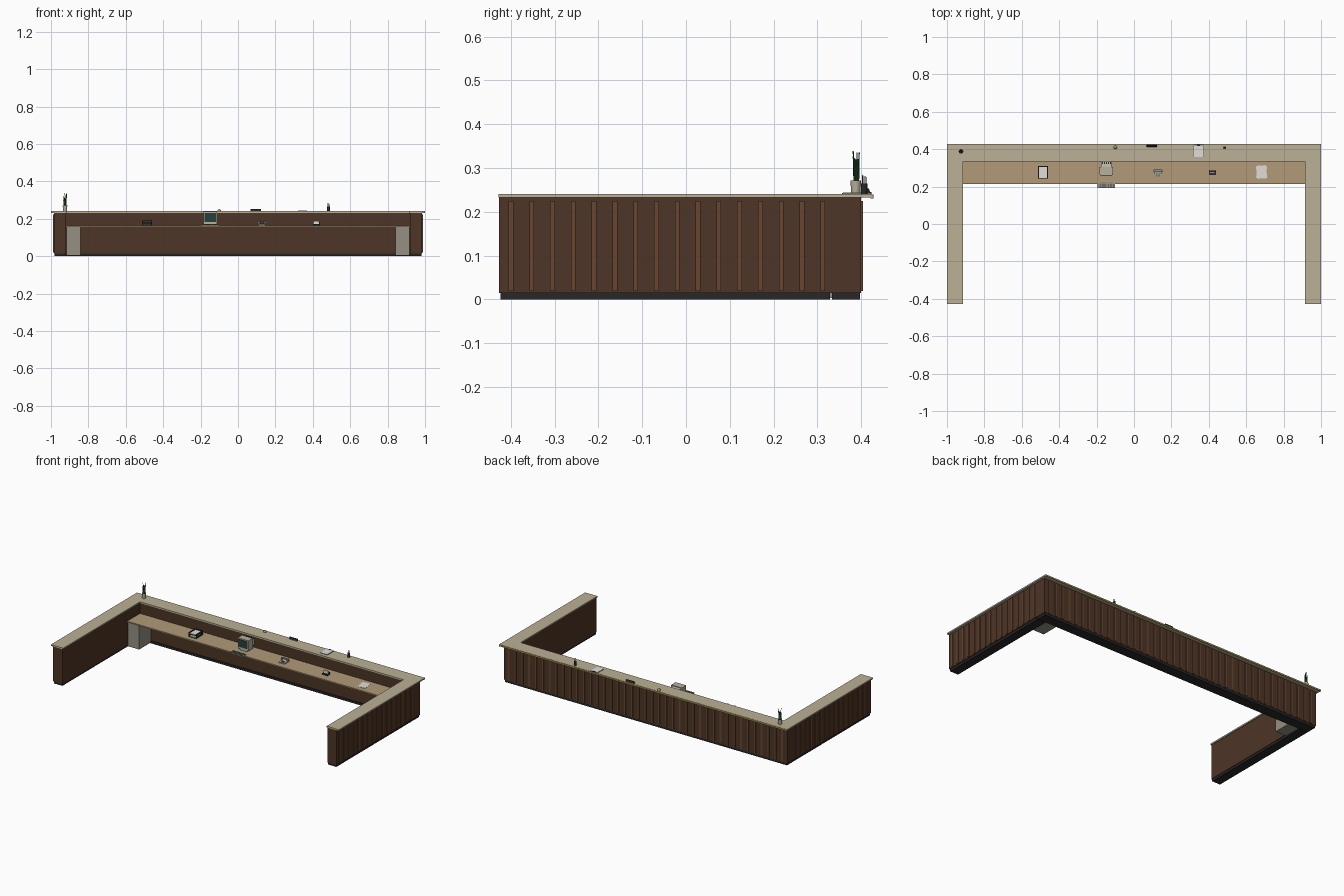
import bpy, bmesh, math, random
from mathutils import Vector

if "Cube" in bpy.data.objects:
    bpy.data.objects.remove(bpy.data.objects["Cube"])

random.seed(4)


def mat(name, r, g, b):
    m = bpy.data.materials.new(name)
    m.diffuse_color = (r, g, b, 1)
    m.use_nodes = True
    m.node_tree.nodes["Principled BSDF"].inputs["Base Color"].default_value = m.diffuse_color
    return m


WOOD = mat("dark_wood", 0.075, 0.035, 0.019)
SLAT = mat("slat_wood", 0.14, 0.06, 0.03)
STONE = mat("counter_stone", 0.50, 0.44, 0.31)
DESK = mat("worktop_wood", 0.44, 0.32, 0.19)
BRASS = mat("brass", 0.40, 0.32, 0.10)
BLACK = mat("black", 0.02, 0.02, 0.02)
GREY = mat("cabinet_grey", 0.30, 0.28, 0.23)
BEIGE = mat("plastic_beige", 0.48, 0.44, 0.35)
PAPER = mat("paper", 0.75, 0.73, 0.68)
SCREEN = mat("screen", 0.02, 0.05, 0.04)
KEYS = mat("key_grey", 0.16, 0.15, 0.13)
GREEN = mat("leaf_green", 0.02, 0.08, 0.025)
RED = mat("red", 0.4, 0.03, 0.02)


def finish(name, bm, m):
    bmesh.ops.recalc_face_normals(bm, faces=bm.faces)
    me = bpy.data.meshes.new(name)
    bm.to_mesh(me)
    bm.free()
    ob = bpy.data.objects.new(name, me)
    bpy.context.collection.objects.link(ob)
    me.materials.append(m)
    return ob


def add_box(bm, x0, x1, y0, y1, z0, z1):
    vs = bmesh.ops.create_cube(bm, size=1)["verts"]
    for v in vs:
        v.co = ((x0 + x1) / 2 + v.co.x * (x1 - x0),
                (y0 + y1) / 2 + v.co.y * (y1 - y0),
                (z0 + z1) / 2 + v.co.z * (z1 - z0))


def boxes(name, m, *dims):
    bm = bmesh.new()
    for d in dims:
        add_box(bm, *d)
    return finish(name, bm, m)


def prism(name, m, pts, axis, a, b):
    """Extrude a 2D outline along an axis: 'x' outlines are (y,z), 'z' are (x,y)."""
    bm = bmesh.new()
    vs = [bm.verts.new((a, p, q) if axis == "x" else (p, q, a)) for p, q in pts]
    f = bm.faces.new(vs)
    new = bmesh.ops.extrude_face_region(bm, geom=[f])["geom"]
    off = Vector((b - a, 0, 0)) if axis == "x" else Vector((0, 0, b - a))
    bmesh.ops.translate(bm, vec=off, verts=[g for g in new if isinstance(g, bmesh.types.BMVert)])
    return finish(name, bm, m)


def lathe(name, m, x, y, profile, n=20):
    """Spin a (radius, z) profile about a vertical axis."""
    bm = bmesh.new()
    rings = [[bm.verts.new((x + r * math.cos(2 * math.pi * i / n),
                            y + r * math.sin(2 * math.pi * i / n), z))
              for i in range(n)] for r, z in profile]
    for a, b in zip(rings, rings[1:]):
        for i in range(n):
            bm.faces.new((a[i], a[(i + 1) % n], b[(i + 1) % n], b[i]))
    bm.faces.new(rings[0])
    bm.faces.new(rings[-1])
    ob = finish(name, bm, m)
    bpy.context.view_layer.objects.active = ob
    ob.select_set(True)
    bpy.ops.object.shade_smooth_by_angle(angle=math.radians(40))
    ob.select_set(False)
    return ob


# carcass: long back run and two wings, on recessed plinths
P = 0.014
boxes("back_body", WOOD, (-0.985, 0.985, 0.34, 0.40, P, 0.232))
boxes("back_plinth", BLACK, (-0.98, 0.98, 0.334, 0.398, 0, P))
for s, side in ((-1, "left"), (1, "right")):
    xs = sorted((s * 0.92, s * 0.985))
    boxes(side + "_wing_body", WOOD, (*xs, -0.427, 0.34, P, 0.232))
    xp = sorted((s * 0.923, s * 0.98))
    boxes(side + "_wing_plinth", BLACK, (*xp, -0.424, 0.329, 0, P))
    # vertical slats on the outer side
    xs = sorted((s * 0.984, s * 0.989))
    boxes(side + "_wing_slats", SLAT,
          *[(*xs, y - 0.0055, y + 0.0055, 0.019, 0.224)
            for y in (-0.40 + 0.0475 * i for i in range(16))])
    # storage pedestal below the worktop
    xc = sorted((s * 0.842, s * 0.918))
    boxes(side + "_pedestal", GREY, (*xc, 0.222, 0.339, 0.003, 0.157))
boxes("back_slats", SLAT,
      *[(x - 0.0055, x + 0.0055, 0.399, 0.404, 0.019, 0.224)
        for x in (0.0475 * i for i in range(-20, 21))])

# U-shaped counter top, brass edge, lower worktop
prism("counter_top", STONE,
      [(-1, -0.428), (-0.915, -0.428), (-0.915, 0.335), (0.915, 0.335),
       (0.915, -0.428), (1, -0.428), (1, 0.425), (-1, 0.425)], "z", 0.232, 0.2405)
boxes("brass_edge", BRASS, (-1, 1, 0.422, 0.428, 0.230, 0.2395))
boxes("worktop", DESK, (-0.919, 0.919, 0.213, 0.341, 0.156, 0.164))

T, C = 0.164, 0.2405   # worktop and counter heights

# computer: foot, cabinet, tapered rear, screen, keyboard
boxes("monitor_foot", BEIGE, (-0.172, -0.124, 0.265, 0.31, T, T + 0.009))
boxes("monitor_case", BEIGE, (-0.185, -0.111, 0.262, 0.305, T + 0.009, 0.238))
prism("monitor_rear", BEIGE, [(0.305, 0.178), (0.305, 0.233), (0.333, 0.222), (0.333, 0.184)],
      "x", -0.176, -0.12)
boxes("monitor_vents", BLACK, *[(-0.172 + 0.011 * i, -0.167 + 0.011 * i, 0.308, 0.331, 0.2215, 0.2265)
                                for i in range(5)])
boxes("monitor_screen", SCREEN, (-0.178, -0.118, 0.2605, 0.2625, 0.184, 0.232))
prism("keyboard", BEIGE, [(0.192, T), (0.226, T), (0.226, T + 0.007), (0.192, T + 0.003)],
      "x", -0.195, -0.102)
boxes("keyboard_keys", KEYS,
      *[(-0.191 + 0.0086 * c, -0.184 + 0.0086 * c, 0.1945 + 0.0073 * r, 0.2005 + 0.0073 * r,
         T + 0.002, T + 0.0055 + 0.0009 * r) for c in range(10) for r in range(4)])

# two-level letter tray
for z in (T, T + 0.016):
    boxes("letter_tray", BLACK, (-0.514, -0.461, 0.243, 0.31, z, z + 0.002),
          (-0.514, -0.511, 0.243, 0.31, z, z + 0.011), (-0.464, -0.461, 0.243, 0.31, z, z + 0.011),
          (-0.514, -0.461, 0.307, 0.31, z, z + 0.011))
    boxes("tray_paper", PAPER, (-0.509, -0.466, 0.246, 0.305, z + 0.002, z + 0.006))
boxes("tray_posts", BLACK, *[(x, x + 0.003, y, y + 0.003, T, T + 0.018)
                             for x in (-0.514, -0.464) for y in (0.245, 0.307)])

# telephone
prism("phone_base", BEIGE, [(0.25, T), (0.293, T), (0.293, T + 0.014), (0.25, T + 0.004)],
      "x", 0.108, 0.148)
boxes("phone_keys", KEYS,
      *[(0.117 + 0.008 * c, 0.123 + 0.008 * c, 0.254 + 0.006 * r, 0.258 + 0.006 * r,
         T + 0.003, T + 0.0068 + 0.0014 * r) for c in range(3) for r in range(3)])
boxes("phone_handset", GREY, (0.104, 0.153, 0.279, 0.289, T + 0.016, T + 0.021),
      (0.104, 0.115, 0.278, 0.29, T + 0.010, T + 0.017), (0.142, 0.153, 0.278, 0.29, T + 0.010, T + 0.017))

# card holder
boxes("card_holder", BLACK, (0.40, 0.438, 0.262, 0.285, T, T + 0.007),
      (0.40, 0.438, 0.278, 0.285, T, T + 0.016))
boxes("cards", PAPER, (0.404, 0.434, 0.271, 0.277, T + 0.006, T + 0.025))

# loose sheets, slightly turned
for i, a in enumerate((-0.1, 0.06, 0.16)):
    ob = boxes("loose_sheet", PAPER, (-0.026, 0.026, -0.033, 0.033, 0, 0.0007))
    ob.location = (0.682, 0.278, T + 0.0008 * i)
    ob.rotation_euler.z = a

# plant on the corner: pot, soil, upright stems
px, py = -0.925, 0.388
lathe("plant_pot", BEIGE, px, py, [(0.010, C), (0.0125, C + 0.031), (0.0105, C + 0.031), (0.0105, C + 0.027)])
lathe("pot_soil", BLACK, px, py, [(0.0104, C + 0.024), (0.0104, C + 0.028)])
bm = bmesh.new()
for i in range(9):
    ang = i * 2.4
    r = 0.0025 + 0.005 * random.random()
    lean = Vector((math.cos(ang), math.sin(ang), 0))
    h = random.uniform(0.05, 0.074)
    vs = bmesh.ops.create_cone(bm, cap_ends=True, segments=6, radius1=0.0022, radius2=0.0012, depth=h)["verts"]
    for v in vs:
        t = v.co.z / h + 0.5
        v.co += Vector((px, py, C + 0.026 + h / 2)) + lean * (r + 0.003 * t)
finish("plant_stems", bm, GREEN)

# bell
lathe("bell", BRASS, -0.10, 0.41, [(0.0095, C), (0.0095, C + 0.002), (0.008, C + 0.006),
                                   (0.005, C + 0.009), (0.0015, C + 0.010), (0.0015, C + 0.012)])

# blank desk plate
prism("desk_plate", BLACK, [(0.411, C), (0.422, C), (0.418, C + 0.013), (0.415, C + 0.013)], "x", 0.067, 0.122)
boxes("desk_plate_trim", BRASS, (0.067, 0.122, 0.410, 0.423, C, C + 0.002))

# clipboard with sheet
boxes("clipboard", KEYS, (0.319, 0.371, 0.357, 0.424, C, C + 0.002))
boxes("clipboard_sheet", PAPER, (0.321, 0.369, 0.359, 0.420, C + 0.002, C + 0.003))
boxes("clipboard_clip", BLACK, (0.336, 0.354, 0.418, 0.424, C + 0.002, C + 0.005))

# pen cup
lathe("pen_cup", BLACK, 0.484, 0.407, [(0.0075, C), (0.0075, C + 0.024), (0.0065, C + 0.024), (0.0065, C + 0.004)])
for i, m in enumerate((RED, BLACK, DESK, RED)):
    a = i * 1.6
    lathe("pen", m, 0.484 + 0.004 * math.cos(a), 0.407 + 0.004 * math.sin(a),
          [(0.0013, C + 0.004), (0.0013, C + 0.036 + 0.002 * i), (0.0003, C + 0.039 + 0.002 * i)], 6)
